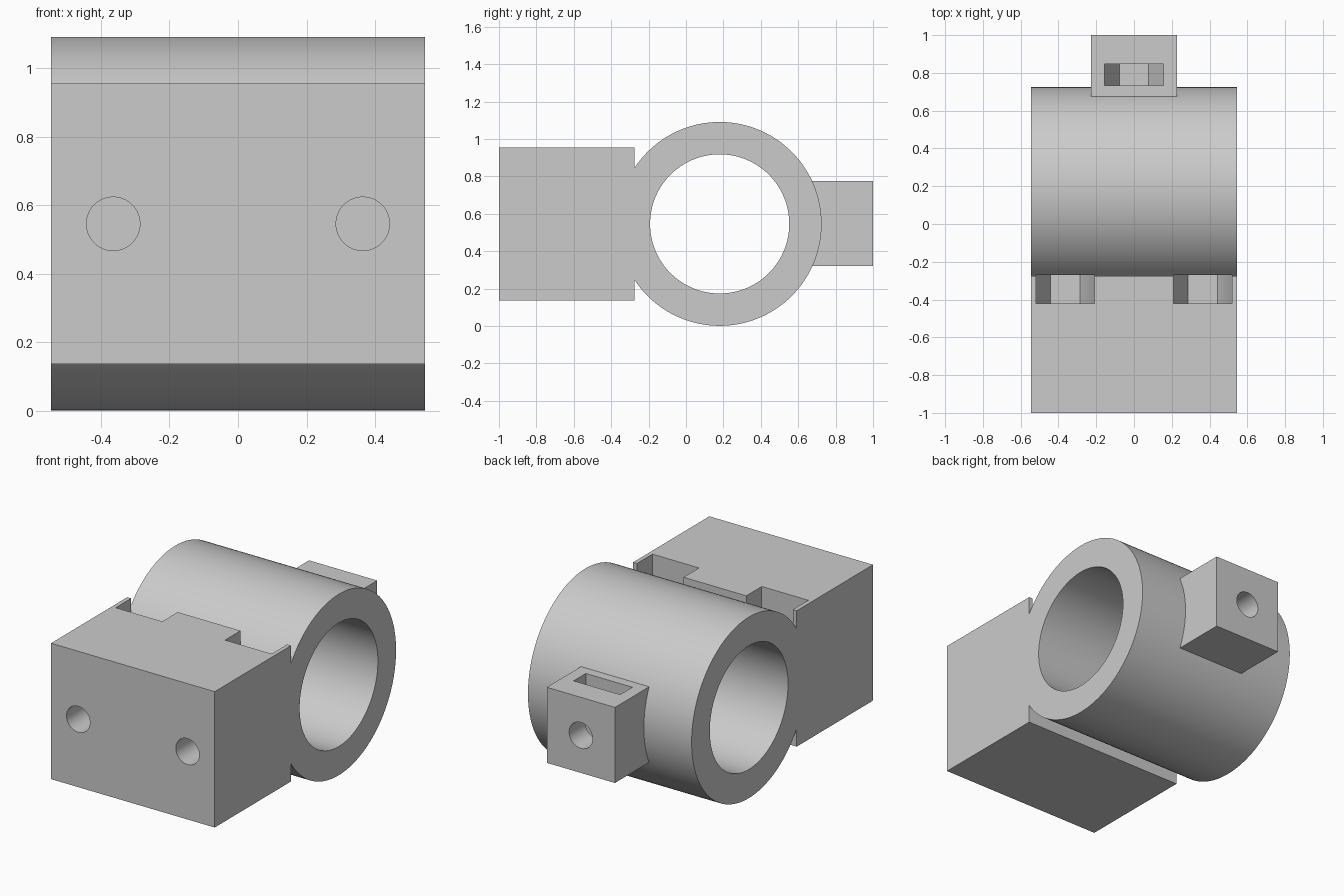
import bpy
import math
from mathutils import Matrix

cube = bpy.data.objects.get("Cube")
if cube:
    bpy.data.objects.remove(cube, do_unlink=True)

# Main dimensions
HALF_W = 0.545
AXIS_Z = 0.546
TUBE_Y = 0.18
NUT_R = 0.155
BOLT_R = 0.078

grey = bpy.data.materials.new("plain grey")
grey.use_nodes = True
colour = (0.6, 0.6, 0.6, 1.0)
grey.diffuse_color = colour
grey.node_tree.nodes["Principled BSDF"].inputs["Base Color"].default_value = colour


def box(name, x, y, z):
    """Box from (min, max) ranges."""
    bpy.ops.mesh.primitive_cube_add(size=1)
    ob = bpy.context.object
    ob.name = name
    ranges = (x, y, z)
    centre = [(a + b) / 2 for a, b in ranges]
    size = [b - a for a, b in ranges]
    ob.data.transform(Matrix.Translation(centre) @ Matrix.Diagonal((*size, 1)))
    ob.data.materials.append(grey)
    return ob


def cylinder(name, axis, radius, length, centre, sides=128):
    """Cylinder lying along the x or y axis; a hexagon gets a flat bottom."""
    bpy.ops.mesh.primitive_cylinder_add(vertices=sides, radius=radius, depth=length)
    ob = bpy.context.object
    ob.name = name
    turn = Matrix.Rotation(math.pi / 2, 4, "Y" if axis == "x" else "X")
    if sides == 6:
        turn = turn @ Matrix.Rotation(math.pi / 6, 4, "Z")
    ob.data.transform(Matrix.Translation(centre) @ turn)
    # Points of the hexagon must lie left and right
    if sides == 6 and max(v.co.z for v in ob.data.vertices) - centre[2] > radius * 0.95:
        back = Matrix.Translation(centre) @ Matrix.Rotation(math.pi / 6, 4, "Y")
        ob.data.transform(back @ Matrix.Translation([-c for c in centre]))
    ob.data.materials.append(grey)
    return ob


def combine(target, other, operation):
    mod = target.modifiers.new(operation.lower(), "BOOLEAN")
    mod.operation = operation
    mod.solver = "EXACT"
    mod.object = other
    bpy.context.view_layer.objects.active = target
    bpy.ops.object.modifier_apply(modifier=mod.name)
    bpy.data.objects.remove(other, do_unlink=True)


def nut_and_bolt(target, x, y_slot, y_hole):
    """Hexagonal nut pocket open to the top, and a bolt hole leading to it."""
    a, b = y_slot
    mid = (x, (a + b) / 2, AXIS_Z)
    combine(target, cylinder("nut_cutter", "y", NUT_R, b - a, mid, 6), "DIFFERENCE")
    slot = box("slot_cutter", (x - NUT_R, x + NUT_R), y_slot, (AXIS_Z, 1.3))
    combine(target, slot, "DIFFERENCE")
    a, b = y_hole
    hole = cylinder("bolt_cutter", "y", BOLT_R, b - a, (x, (a + b) / 2, AXIS_Z), 64)
    combine(target, hole, "DIFFERENCE")


# Tube, front block and rear lug joined into one body
body = cylinder("clamp_body", "x", 0.545, 2 * HALF_W, (0, TUBE_Y, AXIS_Z))
block = box("front_block", (-HALF_W, HALF_W), (-1, -0.275), (0.137, 0.955))
combine(body, block, "UNION")
lug = box("rear_lug", (-0.227, 0.227), (0.5, 1), (0.32, 0.775))
combine(body, lug, "UNION")

# Bore through the tube
bore = cylinder("bore_cutter", "x", 0.372, 3 * HALF_W, (0, TUBE_Y, AXIS_Z))
combine(body, bore, "DIFFERENCE")

# Fastener pockets: two in the block, one in the lug
for side in (-1, 1):
    nut_and_bolt(body, side * 0.364, (-0.422, -0.27), (-1.1, -0.35))
nut_and_bolt(body, 0, (0.732, 0.848), (0.8, 1.1))

# Smooth round surfaces, crisp edges
bpy.ops.object.select_all(action="DESELECT")
body.select_set(True)
bpy.context.view_layer.objects.active = body
bpy.ops.object.shade_smooth_by_angle(angle=math.radians(30))
